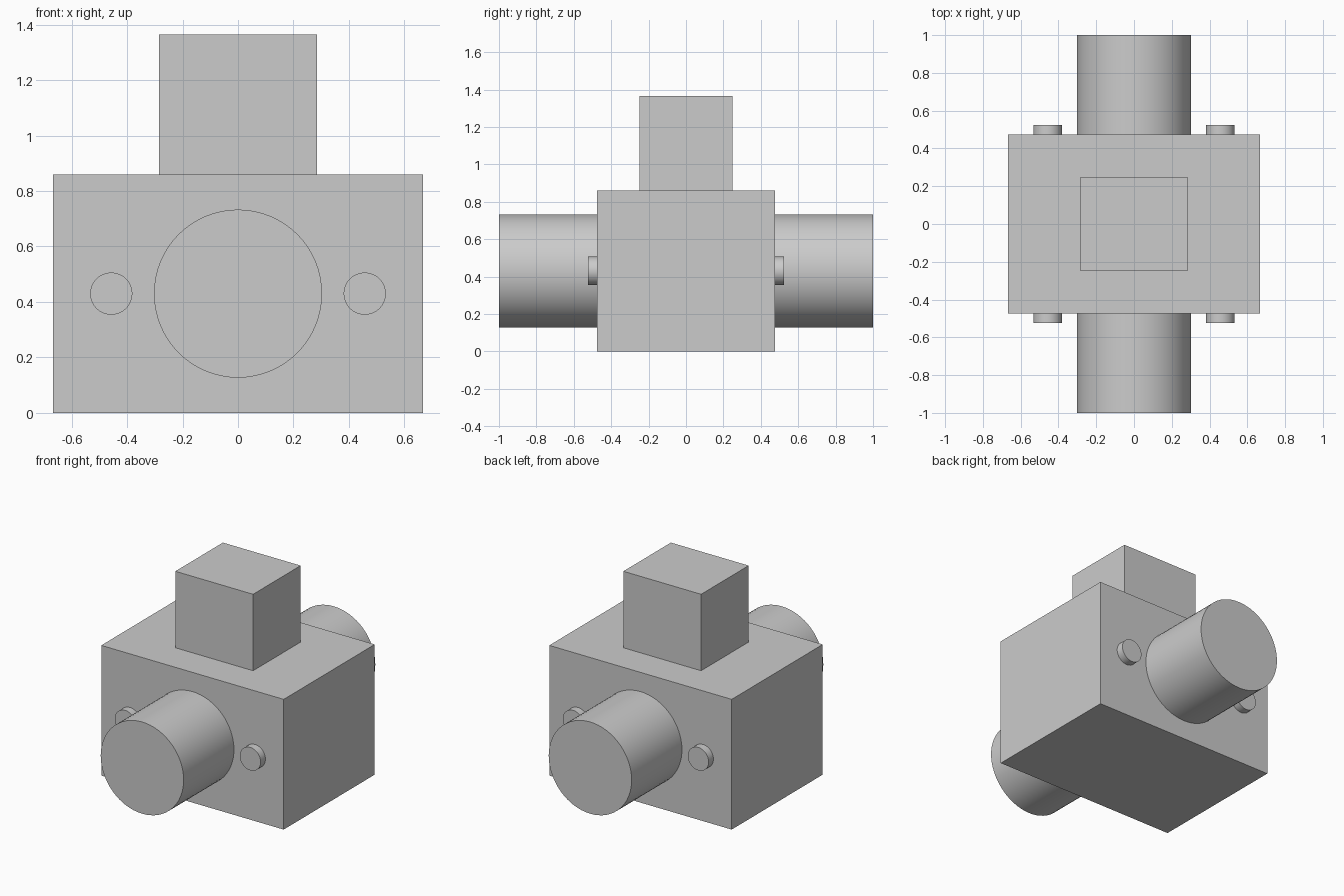
import bpy
import math

if "Cube" in bpy.data.objects:
    bpy.data.objects.remove(bpy.data.objects["Cube"], do_unlink=True)

grey = bpy.data.materials.new("plain_grey")
grey.use_nodes = True
GREY = (0.6, 0.6, 0.6, 1)
grey.diffuse_color = GREY
grey.node_tree.nodes["Principled BSDF"].inputs["Base Color"].default_value = GREY


def finish(name):
    obj = bpy.context.object
    obj.name = name
    obj.data.materials.append(grey)
    return obj


def box(name, size, base):
    """Centred box standing on height base."""
    bpy.ops.mesh.primitive_cube_add(size=1, location=(0, 0, base + size[2] / 2))
    bpy.context.object.scale = size
    bpy.ops.object.transform_apply(location=False, rotation=False, scale=True)
    return finish(name)


def rod(name, radius, x, y0, y1, z):
    """Round bar running along y."""
    bpy.ops.mesh.primitive_cylinder_add(
        vertices=64, radius=radius, depth=abs(y1 - y0),
        location=(x, (y0 + y1) / 2, z), rotation=(math.pi / 2, 0, 0))
    bpy.ops.object.shade_smooth_by_angle(angle=math.radians(30))
    return finish(name)


BODY = (1.333, 0.95, 0.86)
FACE = BODY[1] / 2
AXIS = BODY[2] / 2

# Main body and the block on top
box("body", BODY, 0)
box("top_block", (0.568, 0.496, 0.505), BODY[2])

# Pipe stubs and bolt heads on the front and back faces
for end, s in (("front", -1), ("back", 1)):
    rod(end + "_pipe", 0.303, 0, s * FACE, s, AXIS)
    for side, m in (("left", 1), ("right", -1)):
        rod(f"{end}_{side}_bolt", 0.076, m * 0.457, s * FACE, s * (FACE + 0.05), AXIS)
